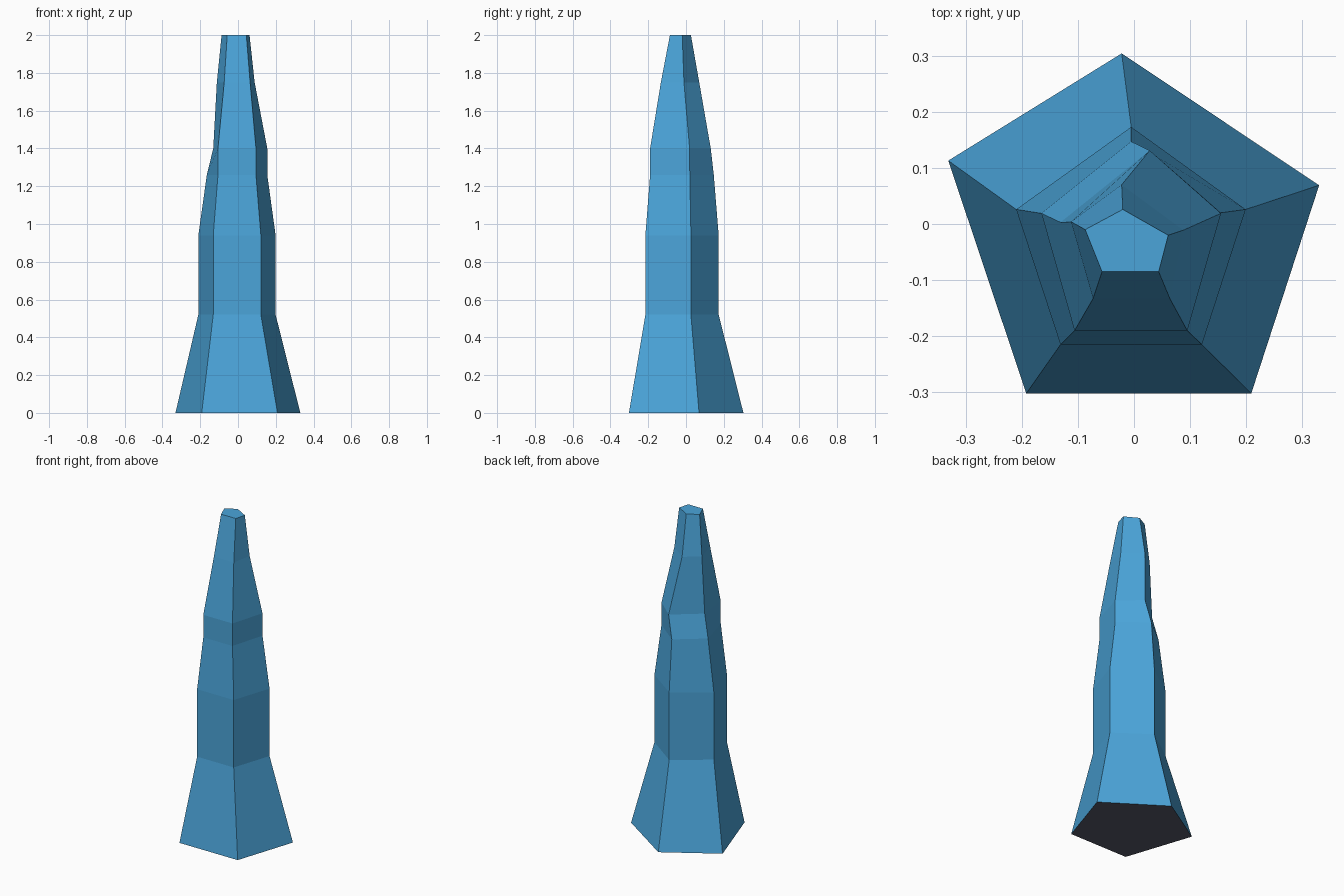
import bpy, bmesh


def material(name, rgb):
    m = bpy.data.materials.new(name)
    m.diffuse_color = (*rgb, 1.0)
    return m


# Five-sided cross-sections: height, then front-left, front-right, right, back, left corners
RINGS = [
    (0.00, [(-.192, -.302), (.209, -.302), (.330, .069), (-.022, .304), (-.331, .113)]),
    (0.52, [(-.131, -.215), (.121, -.215), (.199, .026), (-.005, .173), (-.210, .026)]),
    (0.94, [(-.131, -.215), (.121, -.215), (.199, .026), (-.005, .173), (-.210, .026)]),
    (1.26, [(-.106, -.190), (.095, -.190), (.155, .020), (-.005, .147), (-.165, .019)]),
    (1.40, [(-.106, -.190), (.095, -.190), (.155, .019), (.028, .131), (-.131, .003)]),
    (1.75, [(-.073, -.133), (.064, -.133), (.088, -.011), (-.022, .070), (-.112, .004)]),
    (2.00, [(-.057, -.085), (.044, -.085), (.061, -.020), (-.020, .026), (-.087, -.010)]),
]

# Crystal shaft: loft the rings, then close both ends
bm = bmesh.new()
loops = [[bm.verts.new((x, y, z)) for x, y in pts] for z, pts in RINGS]
for low, high in zip(loops, loops[1:]):
    for i in range(5):
        j = (i + 1) % 5
        bm.faces.new((low[i], low[j], high[j], high[i]))
bm.faces.new(loops[-1])
base = bm.faces.new(loops[0][::-1])
base.material_index = 1  # dark underside

mesh = bpy.data.meshes.new("crystal")
bm.to_mesh(mesh)
bm.free()
mesh.materials.append(material("crystal_blue", (0.070, 0.375, 0.700)))
mesh.materials.append(material("dark_underside", (0.090, 0.098, 0.140)))
crystal = bpy.data.objects.new("crystal", mesh)
bpy.context.collection.objects.link(crystal)
